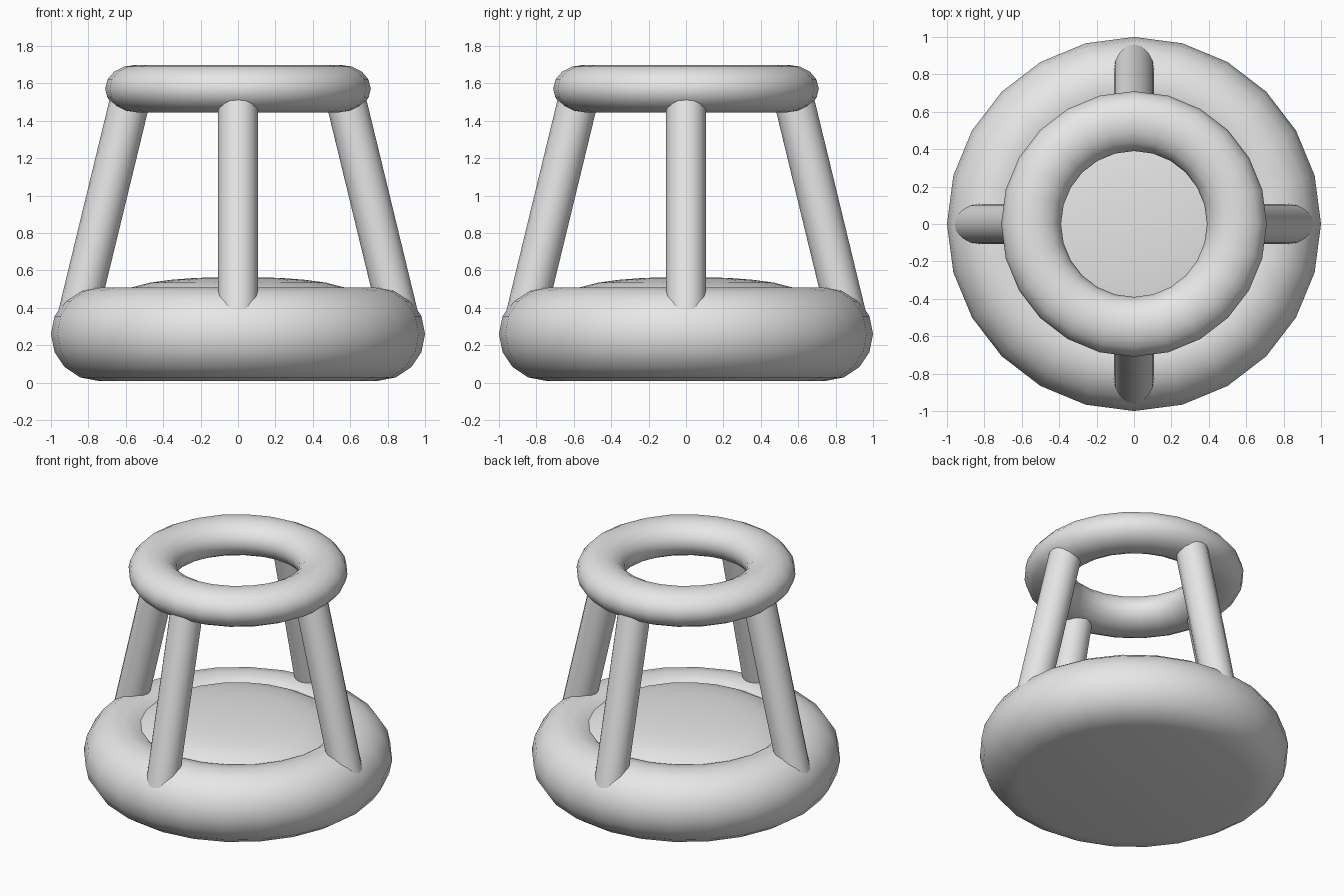
import bpy, bmesh
from math import cos, sin, pi, radians
from mathutils import Vector

cube = bpy.data.objects.get("Cube")
if cube:
    bpy.data.objects.remove(cube, do_unlink=True)

SIDES = 24

grey = bpy.data.materials.new("plain_grey")
grey.use_nodes = True
grey.diffuse_color = (0.8, 0.8, 0.8, 1)
grey.node_tree.nodes["Principled BSDF"].inputs["Base Color"].default_value = (0.8, 0.8, 0.8, 1)


def finish(name, bm, angle):
    bmesh.ops.remove_doubles(bm, verts=bm.verts, dist=0.0005)
    bmesh.ops.recalc_face_normals(bm, faces=bm.faces)
    mesh = bpy.data.meshes.new(name)
    bm.to_mesh(mesh)
    bm.free()
    mesh.materials.append(grey)
    obj = bpy.data.objects.new(name, mesh)
    bpy.context.collection.objects.link(obj)
    bpy.ops.object.select_all(action='DESELECT')
    obj.select_set(True)
    bpy.context.view_layer.objects.active = obj
    bpy.ops.object.shade_smooth_by_angle(angle=radians(angle))
    return obj


def lathe(name, profile, closed=False, angle=50):
    """Spin a (radius, height) profile round the z axis."""
    bm = bmesh.new()
    verts = [bm.verts.new((r, 0, z)) for r, z in profile]
    pairs = list(zip(verts, verts[1:]))
    if closed:
        pairs.append((verts[-1], verts[0]))
    edges = [bm.edges.new(p) for p in pairs]
    bmesh.ops.spin(bm, geom=verts + edges, cent=(0, 0, 0), axis=(0, 0, 1),
                   angle=2 * pi, steps=SIDES, use_merge=True)
    return finish(name, bm, angle)


def arc(radius, height, rx, rz, start, end, steps):
    angles = [radians(start + (end - start) * i / steps) for i in range(steps + 1)]
    return [(radius + rx * cos(a), height + rz * sin(a)) for a in angles]


# Fat rounded base with a flat underside
lathe("base_ring", [(0, 0.01)] + arc(0.75, 0.26, 0.25, 0.25, -90, 180, 12) + [(0, 0.26)])

# Shallow domed floor inside the base
lathe("domed_floor", [(0, 0.567), (0.23, 0.56), (0.36, 0.55), (0.47, 0.535), (0.575, 0.508),
                      (0.66, 0.46), (0.66, 0.3), (0, 0.3)])

# Slightly flattened ring on top
lathe("top_ring", arc(0.55, 1.572, 0.16, 0.127, 0, 360, 16)[:-1], closed=True)

# Four leaning legs
for i, side in enumerate(("left", "back", "right", "front")):
    a = i * pi / 2
    out = Vector((cos(a), sin(a), 0))
    low, high = out * 0.871 + Vector((0, 0, 0.3)), out * 0.563 + Vector((0, 0, 1.57))
    bm = bmesh.new()
    bmesh.ops.create_cone(bm, cap_ends=True, segments=16, radius1=0.107, radius2=0.107,
                          depth=(high - low).length)
    leg = finish(side + "_leg", bm, 40)
    leg.location = (low + high) / 2
    leg.rotation_euler = (high - low).to_track_quat('Z', 'Y').to_euler()
